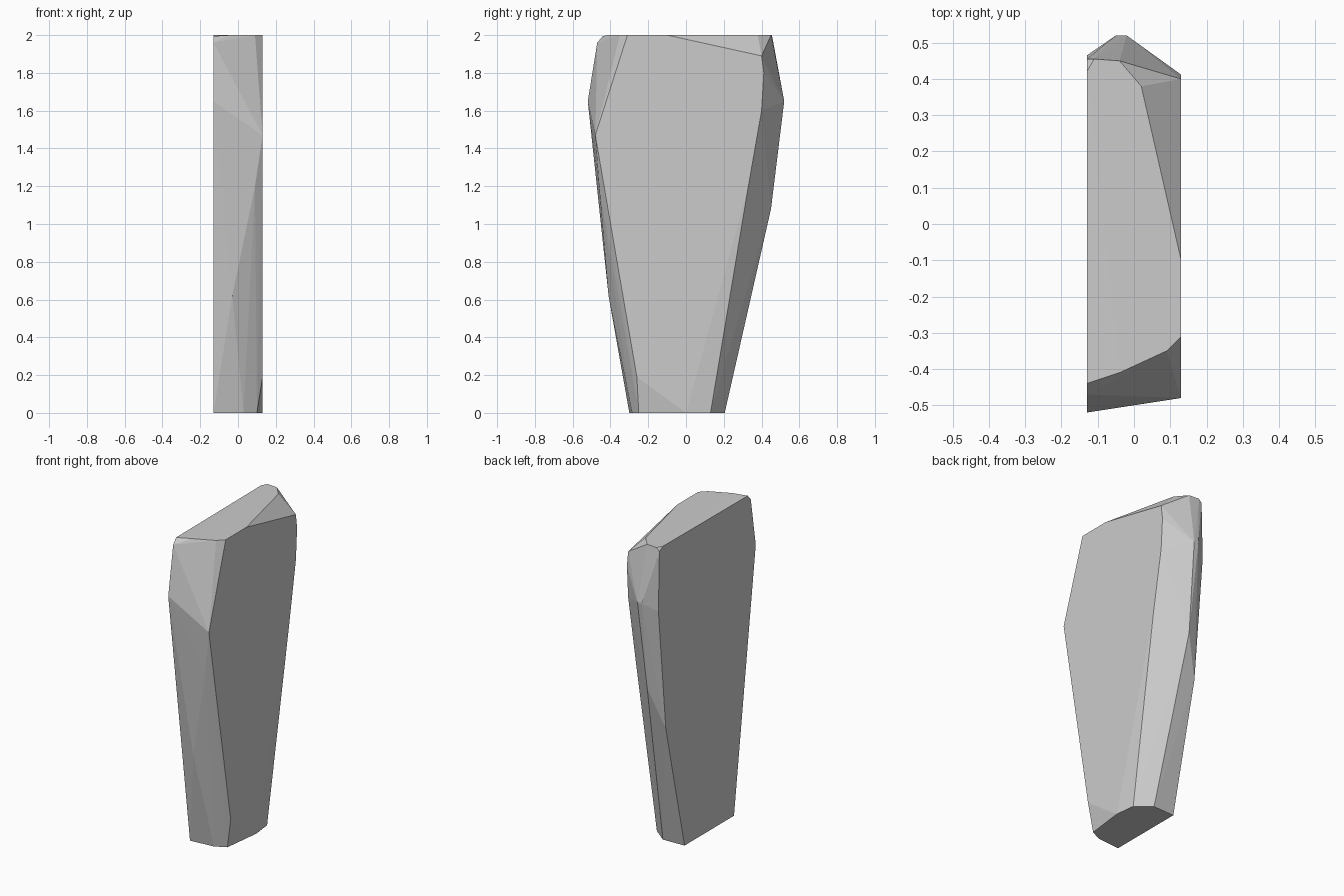
import bpy, bmesh

if "Cube" in bpy.data.objects:
    bpy.data.objects.remove(bpy.data.objects["Cube"])

HALF = 0.13  # half thickness of the slab

# Flat side profiles (y, z)
right_face = [(-0.48, 1.47), (-0.31, 2.0), (-0.10, 2.0), (0.40, 1.89), (0.412, 1.8),
              (0.40, 1.6), (0.33, 1.2), (0.05, 0.2), (0.0, 0.0), (-0.26, 0.19)]
left_face = [(-0.52, 1.65), (-0.47, 1.96), (-0.44, 1.995), (0.42, 2.0), (0.455, 1.98),
             (0.465, 1.6), (0.39, 0.82), (0.20, 0.0), (-0.30, 0.0)]

# Chipped ridges running between the two faces (x, y, z)
front_ridge = [(-0.04, -0.41, 2.0), (0.09, -0.35, 2.0), (0.09, -0.46, 1.2),
               (-0.03, -0.41, 0.62), (0.03, -0.285, 0), (0.10, -0.25, 0)]
back_ridge = [(-0.11, 0.455, 2.0), (-0.04, 0.45, 2.0), (0.02, 0.38, 2.0),
              (-0.05, 0.52, 1.65), (-0.02, 0.52, 1.65), (-0.04, 0.45, 1.08),
              (0.02, 0.205, 0), (0.115, 0.13, 0)]

# Standing stone: faceted skin wrapped around the profiles and ridges
points = ([(HALF, y, z) for y, z in right_face]
          + [(-HALF, y, z) for y, z in left_face]
          + front_ridge + back_ridge)
bm = bmesh.new()
for p in points:
    bm.verts.new(p)
bmesh.ops.convex_hull(bm, input=bm.verts[:])
loose = [v for v in bm.verts if not v.link_faces]
bmesh.ops.delete(bm, geom=loose, context='VERTS')
bmesh.ops.dissolve_limit(bm, angle_limit=0.01, verts=bm.verts[:], edges=bm.edges[:])
bmesh.ops.recalc_face_normals(bm, faces=bm.faces[:])

mesh = bpy.data.meshes.new("standing_stone")
bm.to_mesh(mesh)
bm.free()
stone = bpy.data.objects.new("standing_stone", mesh)
bpy.context.collection.objects.link(stone)
